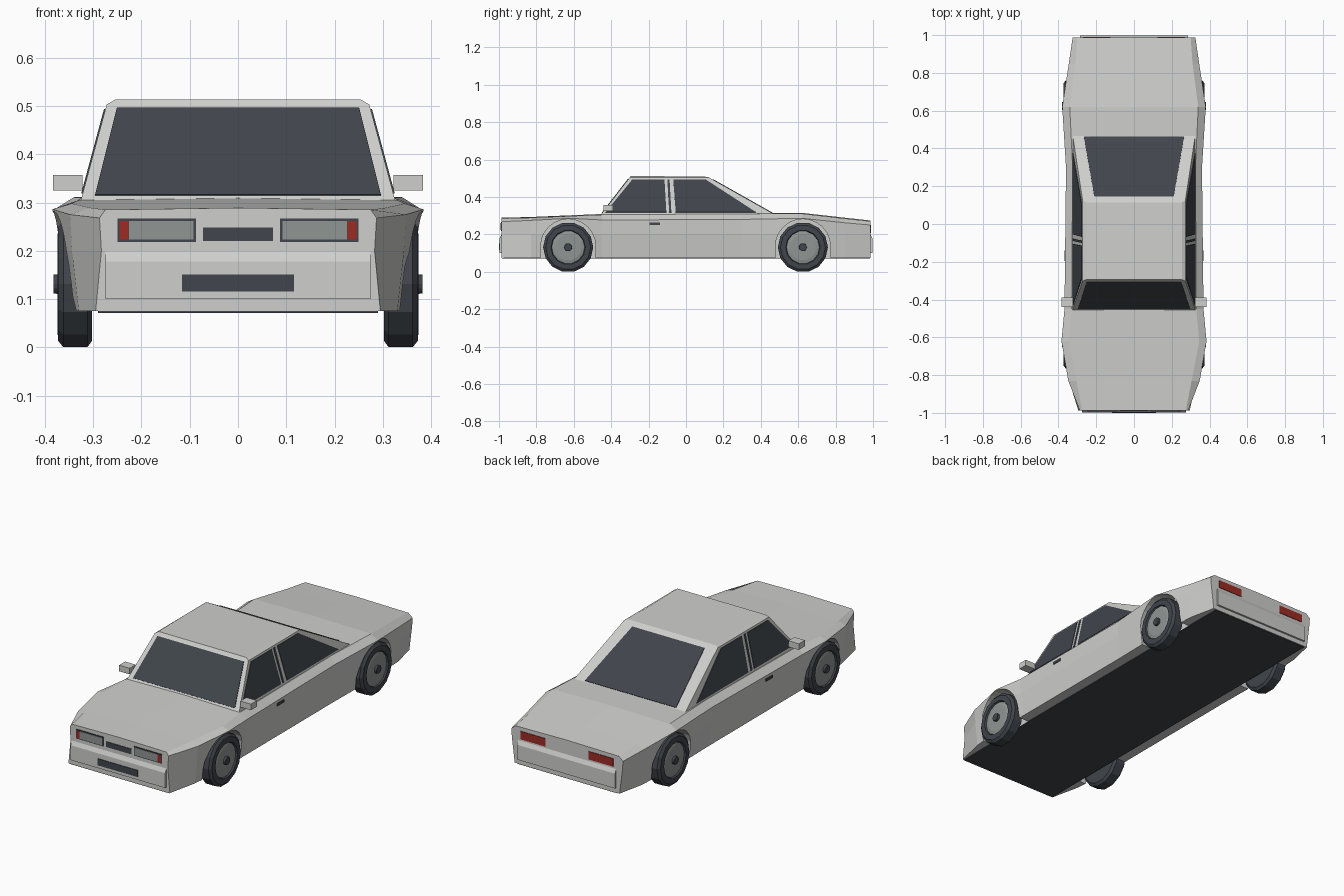
import bpy, bmesh, math
from mathutils import Vector

cube = bpy.data.objects.get("Cube")
if cube:
    bpy.data.objects.remove(cube, do_unlink=True)


def material(name, rgb):
    m = bpy.data.materials.new(name)
    m.use_nodes = True
    m.diffuse_color = (*rgb, 1)
    m.node_tree.nodes["Principled BSDF"].inputs["Base Color"].default_value = (*rgb, 1)
    return m


PAINT = material("light grey paint", (0.62, 0.62, 0.61))
DARK = material("dark glass and rubber", (0.052, 0.06, 0.072))
METAL = material("mid grey metal", (0.28, 0.30, 0.29))
RED = material("red lens", (0.33, 0.025, 0.017))


def finish(name, bm, *mats):
    bmesh.ops.recalc_face_normals(bm, faces=bm.faces[:])
    mesh = bpy.data.meshes.new(name)
    bm.to_mesh(mesh)
    bm.free()
    for m in mats:
        mesh.materials.append(m)
    ob = bpy.data.objects.new(name, mesh)
    bpy.context.scene.collection.objects.link(ob)
    return ob


def loft(name, rings, *mats, band_mats=None):
    """Skin closed rings of points and cap both ends."""
    bm = bmesh.new()
    vs = [[bm.verts.new(p) for p in r] for r in rings]
    n = len(vs[0])
    for k, (a, b) in enumerate(zip(vs, vs[1:])):
        for i in range(n):
            f = bm.faces.new((a[i], a[(i + 1) % n], b[(i + 1) % n], b[i]))
            f.material_index = band_mats[k] if band_mats else 0
    bm.faces.new(vs[0])
    cap = bm.faces.new(vs[-1])
    cap.material_index = band_mats[-1] if band_mats else 0
    return finish(name, bm, *mats)


def plate(name, pts, mat, depth=0.003):
    """Thin prism centred on a flat outline."""
    pts = [Vector(p) for p in pts]
    n = (pts[1] - pts[0]).cross(pts[2] - pts[0]).normalized() * depth
    return loft(name, [[p - n for p in pts], [p + n for p in pts]], mat)


def box(name, x, y, z, mat):
    ring = [(x[0], y[0]), (x[1], y[0]), (x[1], y[1]), (x[0], y[1])]
    return loft(name, [[(a, b, h) for a, b in ring] for h in z], mat)


def end_plate(name, x, z, y, mat, depth=0.003):
    return plate(name, [(x[0], y, z[0]), (x[1], y, z[0]),
                        (x[1], y, z[1]), (x[0], y, z[1])], mat, depth)


# Lower body: y, deck half width, deck height, shoulder half width and height, sill half width
STATIONS = [
    (-0.987, 0.275, 0.285, 0.287, 0.268, 0.295),
    (-0.83, 0.305, 0.289, 0.348, 0.275, 0.33),
    (-0.62, 0.345, 0.298, 0.384, 0.286, 0.35),
    (-0.45, 0.33, 0.305, 0.368, 0.277, 0.345),
    (0.30, 0.325, 0.31, 0.36, 0.28, 0.345),
    (0.62, 0.34, 0.311, 0.38, 0.286, 0.35),
    (0.85, 0.31, 0.285, 0.345, 0.262, 0.335),
    (0.987, 0.30, 0.27, 0.325, 0.25, 0.305),
]
rings = []
for y, dw, dz, sw, sz, bw in STATIONS:
    half = [(dw, dz), (sw, sz), (sw - 0.004, 0.2), (bw, 0.075)]
    rings.append([(0, y, dz + 0.004)] + [(x, y, z) for x, z in half]
                 + [(-x, y, z) for x, z in reversed(half)])
body = loft("body_shell", rings, PAINT)

# Wheel arch openings
AXLES = {"front": -0.63, "rear": 0.625}
SIDES = {"left": 1, "right": -1}
cutters = []
for end, cy in AXLES.items():
    for side, s in SIDES.items():
        arc = [(cy + 0.147 * math.cos(t * math.pi / 12), 0.137 + 0.145 * math.sin(t * math.pi / 12))
               for t in range(13)]
        outline = [(cy + 0.147, 0)] + arc + [(cy - 0.147, 0)]
        c = loft(f"{end}_{side}_arch_cutter", [[(s * x, y, z) for y, z in outline] for x in (0.29, 0.5)], PAINT)
        c.hide_render = True
        cutters.append(c)
        mod = body.modifiers.new("arch", "BOOLEAN")
        mod.operation, mod.solver, mod.object = "DIFFERENCE", "EXACT", c
bpy.context.view_layer.objects.active = body
for mod in list(body.modifiers):
    bpy.ops.object.modifier_apply(modifier=mod.name)
for c in cutters:
    bpy.data.objects.remove(c, do_unlink=True)

box("underside", (-0.29, 0.29), (-0.984, 0.984), (0.071, 0.077), DARK)


# Cabin: the wall positions follow from height
def rise(z):
    return (z - 0.303) / 0.2


def side_x(z):
    return 0.326 - 0.054 * rise(z)


def front_y(z):
    return -0.457 + 0.155 * rise(z)


def rear_y(z):
    return 0.48 - 0.355 * rise(z)


def cabin_ring(z, inset=0):
    x, f, r = side_x(z) - inset, front_y(z), rear_y(z)
    return [(-x, f, z), (x, f, z), (x, r, z), (-x, r, z)]


roof_top = [(-0.255, -0.295, 0.513), (0.255, -0.295, 0.513), (0.255, 0.115, 0.508), (-0.255, 0.115, 0.508)]
loft("cabin", [cabin_ring(0.29), cabin_ring(0.503), roof_top], PAINT)


# Glazing
def screen(name, wall, low, high):
    (z0, x0), (z1, x1) = low, high
    plate(name, [(-x0, wall(z0), z0), (x0, wall(z0), z0), (x1, wall(z1), z1), (-x1, wall(z1), z1)], DARK)


screen("windscreen", front_y, (0.315, 0.296), (0.495, 0.251))
screen("rear_window", rear_y, (0.314, 0.265), (0.492, 0.21))
LOW, HIGH = 0.318, 0.493
for side, s in SIDES.items():
    panes = {"front_door_window": (-0.43, -0.105, -0.115, -0.287),
             "pillar_seam": (-0.09, -0.078, -0.088, -0.10),
             "rear_side_window": (-0.055, 0.375, 0.105, -0.068)}
    for name, (a, b, c, d) in panes.items():
        pts = [(a, LOW), (b, LOW), (c, HIGH), (d, HIGH)]
        if name == "rear_side_window":
            pts.insert(3, (0.06, HIGH))
        plate(f"{side}_{name}", [(s * side_x(z), y, z) for y, z in pts], DARK)

    # Mirrors and door handles
    box(f"{side}_mirror", sorted((s * 0.322, s * 0.383)), (-0.44, -0.39), (0.325, 0.357), PAINT)
    box(f"{side}_door_handle", sorted((s * 0.355, s * 0.368)), (-0.195, -0.14), (0.249, 0.263), DARK)

# Bumpers with a sloped upper ledge
for end, s in (("front", -1), ("rear", 1)):
    w = 0.275 if s < 0 else 0.285
    profile = [(0.98, 0.10), (0.997, 0.10), (0.997, 0.178), (0.984, 0.205), (0.98, 0.205)]
    loft(f"{end}_bumper", [[(x, s * y, z) for y, z in profile] for x in (-w, w)], PAINT)

# Front and rear lamps, grille and number plate
for side, s in SIDES.items():
    end_plate(f"{side}_headlight_frame", (s * 0.087, s * 0.25), (0.218, 0.267), -0.987, DARK)
    end_plate(f"{side}_headlight", (s * 0.092, s * 0.226), (0.223, 0.262), -0.988, METAL, 0.004)
    end_plate(f"{side}_indicator", (s * 0.227, s * 0.246), (0.223, 0.262), -0.988, RED, 0.004)
    end_plate(f"{side}_tail_light", (s * 0.125, s * 0.27), (0.208, 0.25), 0.987, RED)
end_plate("grille", (-0.073, 0.073), (0.22, 0.248), -0.987, DARK)
end_plate("front_intake", (-0.116, 0.116), (0.116, 0.151), -0.997, DARK)

# Wheels: radius and x rings, with a material for each band
WHEEL = [(0.12, 0.302), (0.134, 0.312), (0.134, 0.362), (0.12, 0.373), (0.092, 0.374),
         (0.088, 0.366), (0.07, 0.37), (0.021, 0.37), (0.02, 0.382)]
BANDS = [0, 0, 0, 0, 0, 1, 1, 0, 0]
SEGMENTS = 14
for end, cy in AXLES.items():
    for side, s in SIDES.items():
        turn = [2 * math.pi * (i + 0.5) / SEGMENTS for i in range(SEGMENTS)]
        loft(f"{end}_{side}_wheel",
             [[(s * x, cy + r * math.sin(t), 0.131 + r * math.cos(t)) for t in turn] for r, x in WHEEL],
             DARK, METAL, band_mats=BANDS)
